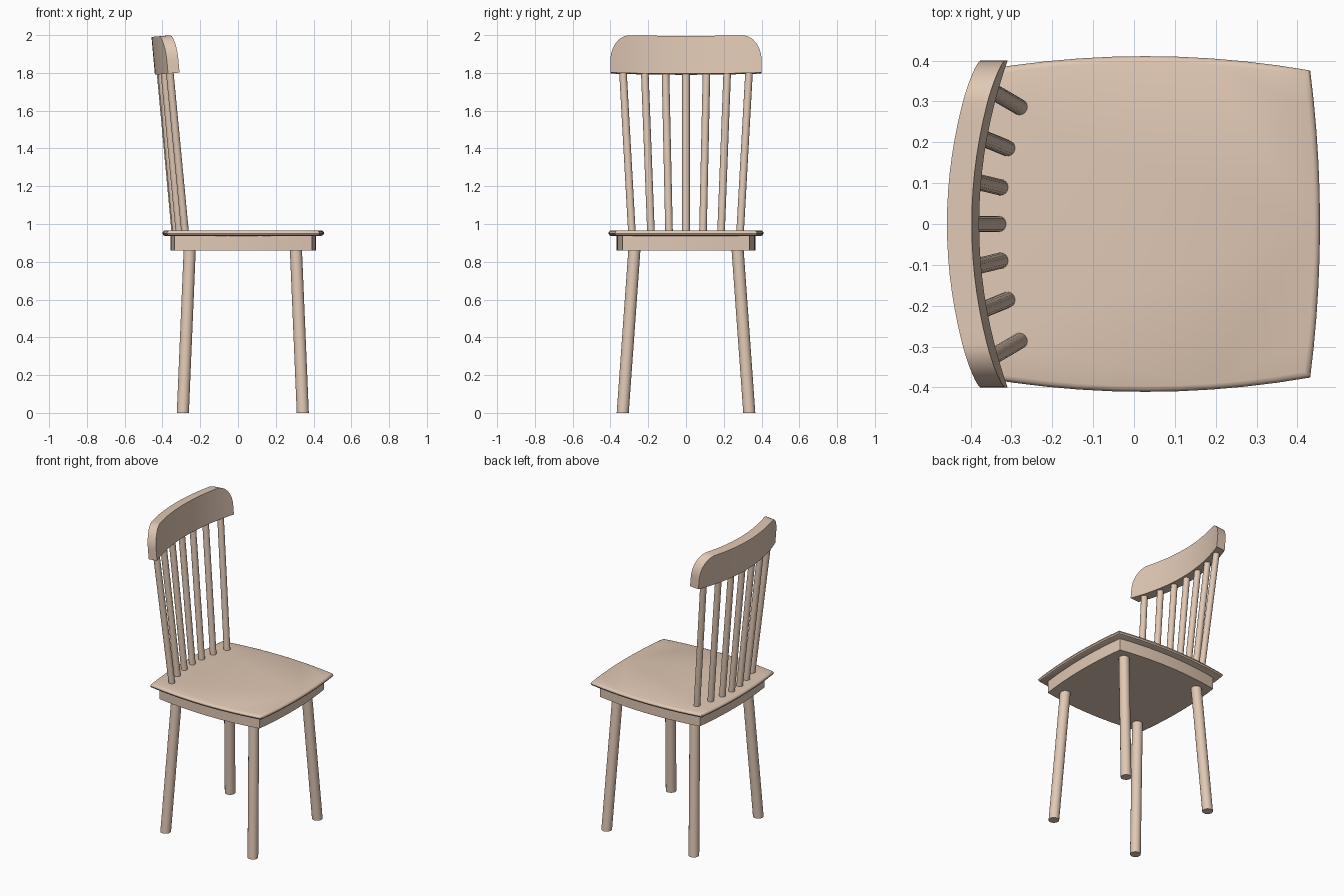
import bpy, bmesh, math
from mathutils import Vector

if "Cube" in bpy.data.objects:
    bpy.data.objects.remove(bpy.data.objects["Cube"])

wood = bpy.data.materials.new("pale_wood")
wood.diffuse_color = (0.75, 0.58, 0.46, 1)
wood.use_nodes = True
wood.node_tree.nodes["Principled BSDF"].inputs["Base Color"].default_value = wood.diffuse_color


def loft(name, rings, angle=35):
    """Skin closed rings of equal length, cap both ends."""
    bm = bmesh.new()
    rows = [[bm.verts.new(p) for p in r] for r in rings]
    n = len(rows[0])
    for a, b in zip(rows, rows[1:]):
        for i in range(n):
            j = (i + 1) % n
            bm.faces.new((a[i], a[j], b[j], b[i]))
    bm.faces.new(rows[0][::-1])
    bm.faces.new(rows[-1])
    bmesh.ops.recalc_face_normals(bm, faces=bm.faces)
    me = bpy.data.meshes.new(name)
    bm.to_mesh(me)
    bm.free()
    me.materials.append(wood)
    ob = bpy.data.objects.new(name, me)
    bpy.context.collection.objects.link(ob)
    bpy.ops.object.select_all(action='DESELECT')
    ob.select_set(True)
    bpy.context.view_layer.objects.active = ob
    bpy.ops.object.shade_smooth_by_angle(angle=math.radians(angle))
    return ob


def outline(hx, hy, bx, by, z, cx=0.0275, n=10):
    """Rectangle with half sizes hx, hy whose sides bulge out by bx, by."""
    pts = []
    t = [-1 + 2 * i / n for i in range(n)]
    pts += [(cx + s * hx, -hy - by * (1 - s * s), z) for s in t]
    pts += [(cx + hx + bx * (1 - s * s), s * hy, z) for s in t]
    pts += [(cx - s * hx, hy + by * (1 - s * s), z) for s in t]
    pts += [(cx - hx - bx * (1 - s * s), -s * hy, z) for s in t]
    return pts


def rod(name, a, b, r, n=24):
    """Slanted rod with level ends."""
    loft(name, [[Vector(p) + Vector((r * math.cos(k * math.tau / n), r * math.sin(k * math.tau / n), 0))
                 for k in range(n)] for p in (a, b)])


# Seat with rounded rim, and the block beneath it
rim = [(0.014, 0.937), (0.004, 0.942), (0, 0.951), (0.002, 0.958), (0.006, 0.963), (0.014, 0.966)]
loft("seat", [outline(0.404 - d, 0.376 - d, 0.024, 0.035, z) for d, z in rim])
loft("seat_apron", [outline(0.363, 0.335, 0.022, 0.032, z) for z in (0.86, 0.938)])

# Splayed legs
for side, s in (("left", 1), ("right", -1)):
    rod("front_leg_" + side, (0.343, s * 0.335, 0), (0.306, s * 0.272, 0.88), 0.032)
    rod("back_leg_" + side, (-0.292, s * 0.335, 0), (-0.255, s * 0.272, 0.88), 0.032)

# Curved, leaning top rail with rounded upper corners
LEAN, HALF, THICK, HEIGHT = 0.09, 0.4, 0.061, 0.201


def rail_point(u, y, h):
    c, s = math.cos(LEAN), math.sin(LEAN)
    return (-0.44 + u * c - h * s, y, 1.79 + u * s + h * c)


def bow(y):
    return 0.07 * (y / HALF) ** 2


def rail_top(y):
    t = max(0, (abs(y) - 0.295) / (HALF - 0.295))
    return HEIGHT - 0.135 * (1 - math.sqrt(max(0, 1 - t * t)))


arc = [0.295 + 0.105 * math.sin(k * math.pi / 20) for k in range(11)]
ys = [-y for y in arc[::-1]] + [-0.295 + 0.59 * k / 14 for k in range(1, 14)] + arc
loft("top_rail", [[rail_point(bow(y), y, 0), rail_point(bow(y) + THICK, y, 0),
                   rail_point(bow(y) + THICK, y, rail_top(y)), rail_point(bow(y), y, rail_top(y))]
                  for y in ys])

# Seven back spindles fanning out from seat to rail
feet = [(-0.333, 0, 0), (-0.328, 0.09, 0.109), (-0.311, 0.186, 0.219), (-0.281, 0.287, 0.335)]
for i, (x, y, ytop) in enumerate(feet):
    for s in ((1, -1) if i else (1,)):
        top = Vector(rail_point(bow(ytop) + THICK / 2, s * ytop, 0.03))
        foot = Vector((x, s * y, 0.966))
        rod("back_spindle", foot - (top - foot) * 0.02, top, 0.02, 16)
